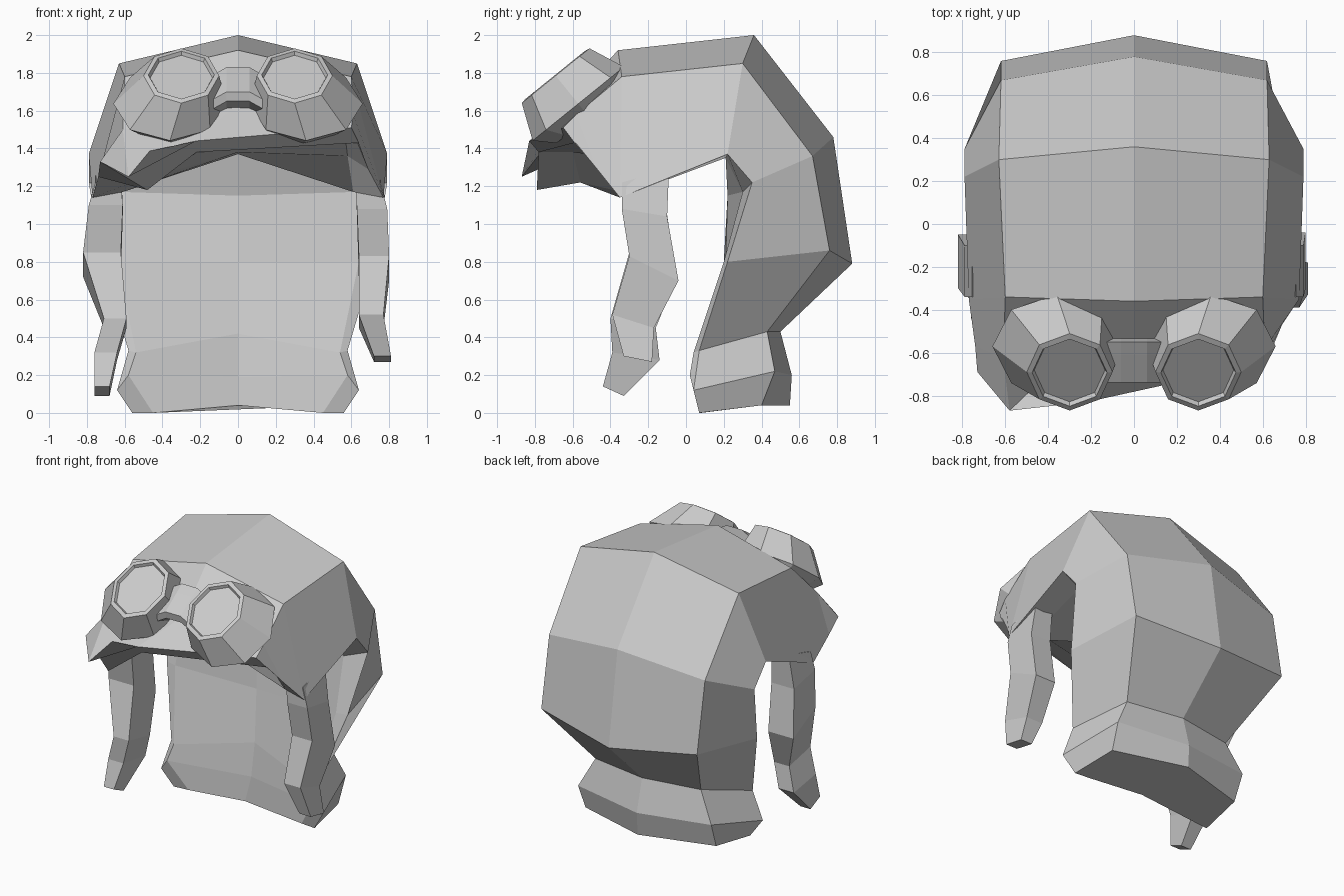
import bpy, bmesh
from math import cos, sin, pi
from mathutils import Vector


def loft(name, rings):
    """Join closed rings of equal length into one capped, flat-faced mesh."""
    bm = bmesh.new()
    vs = [[bm.verts.new(p) for p in r] for r in rings]
    n = len(rings[0])
    for a, b in zip(vs, vs[1:]):
        for i in range(n):
            j = (i + 1) % n
            bm.faces.new((a[i], a[j], b[j], b[i]))
    bm.faces.new(vs[0][::-1])
    bm.faces.new(vs[-1])
    bmesh.ops.recalc_face_normals(bm, faces=bm.faces)
    me = bpy.data.meshes.new(name)
    bm.to_mesh(me)
    bm.free()
    ob = bpy.data.objects.new(name, me)
    bpy.context.collection.objects.link(ob)
    return ob


def section(c, right, ic, left=None, cx=0):
    """Hat cross-section: centre, edge/side/inner points, inner centre, other side."""
    left = left or [(-x, y, z) for x, y, z in right]
    return [(cx, *c), *right, (cx, *ic), *left[::-1]]


# Hat: sections run from the brow lip over the crown and down to the collar
loft("hat_body", [
    section((-.83, 1.44), [(.6, -.65, 1.51), (.64, -.59, 1.43), (.57, -.56, 1.44)], (-.78, 1.38),
            [(-.58, -.87, 1.25), (-.73, -.69, 1.33), (-.48, -.79, 1.18)], -.22),
    section((-.62, 1.64), [(.61, -.58, 1.58), (.69, -.47, 1.29), (.58, -.45, 1.36)], (-.6, 1.38),
            [(-.61, -.62, 1.5), (-.74, -.57, 1.25), (-.56, -.56, 1.22)]),
    section((-.36, 1.92), [(.6, -.34, 1.78), (.77, -.35, 1.14), (.61, -.34, 1.17)], (-.34, 1.37)),
    section((.36, 2.0), [(.63, .3, 1.85), (.79, .22, 1.37), (.6, .21, 1.35)], (.21, 1.37)),
    section((.78, 1.46), [(.62, .67, 1.36), (.79, .35, 1.22), (.63, .3, 1.17)], (.22, 1.15)),
    section((.88, .79), [(.62, .76, .86), (.72, .22, .8), (.64, .2, .8)], (.21, .8)),
    section((.5, .43), [(.42, .43, .43), (.58, .07, .33), (.54, .04, .32)], (.19, .42)),
    section((.56, .2), [(.53, .47, .22), (.64, .04, .12), (.58, .02, .2)], (.15, .19)),
    section((.55, .04), [(.52, .4, .04), (.56, .07, 0), (.45, .08, 0)], (.08, .04)),
])


# Chin straps: rows of inner x, outer x, front (y, z), back (y, z)
def strap(name, rows):
    loft(name, [[(a, *f), (b, *f), (b, *k), (a, *k)] for a, b, f, k in rows])


strap("strap_right", [
    (.62, .755, (-.34, 1.22), (-.09, 1.29)),
    (.63, .79, (-.34, 1.08), (-.1, 1.04)),
    (.64, .8, (-.3, .83), (-.04, .7)),
    (.64, .77, (-.39, .52), (-.17, .45)),
    (.72, .81, (-.33, .3), (-.18, .27)),
])
strap("strap_left", [
    (-.62, -.755, (-.34, 1.22), (-.09, 1.29)),
    (-.61, -.79, (-.34, 1.1), (-.1, 1.05)),
    (-.62, -.82, (-.3, .85), (-.05, .72)),
    (-.59, -.71, (-.4, .5), (-.16, .45)),
    (-.64, -.76, (-.39, .32), (-.14, .28)),
    (-.68, -.76, (-.44, .14), (-.33, .09)),
])

# Goggles: tilted octagonal cups with a rim and a recessed lens
V, N = Vector((0, .78, .63)), Vector((0, -.63, .78))


def octagon(side, shift, ru, rv, depth):
    c = Vector((side * (.3 + shift), -.69, 1.785)) + N * depth
    return [c + Vector((side * ru * cos(k * pi / 4), 0, 0)) + V * rv * sin(k * pi / 4)
            for k in range(8)]


for side, name in ((1, "goggle_right"), (-1, "goggle_left")):
    loft(name, [octagon(side, *r) for r in (
        (.05, .22, .22, -.28), (.06, .3, .31, -.19), (0, .2, .23, 0),
        (0, .175, .2, .005), (0, .165, .19, -.015), (0, .155, .18, -.015))])

# Nose bridge between the cups
profile = [(-.53, 1.7), (-.55, 1.83), (-.61, 1.79), (-.74, 1.7), (-.73, 1.65), (-.6, 1.6)]
loft("goggle_bridge", [[(x, y, z - d) for y, z in profile]
                       for x, d in ((-.15, .05), (-.06, 0), (.06, 0), (.15, .05))])
